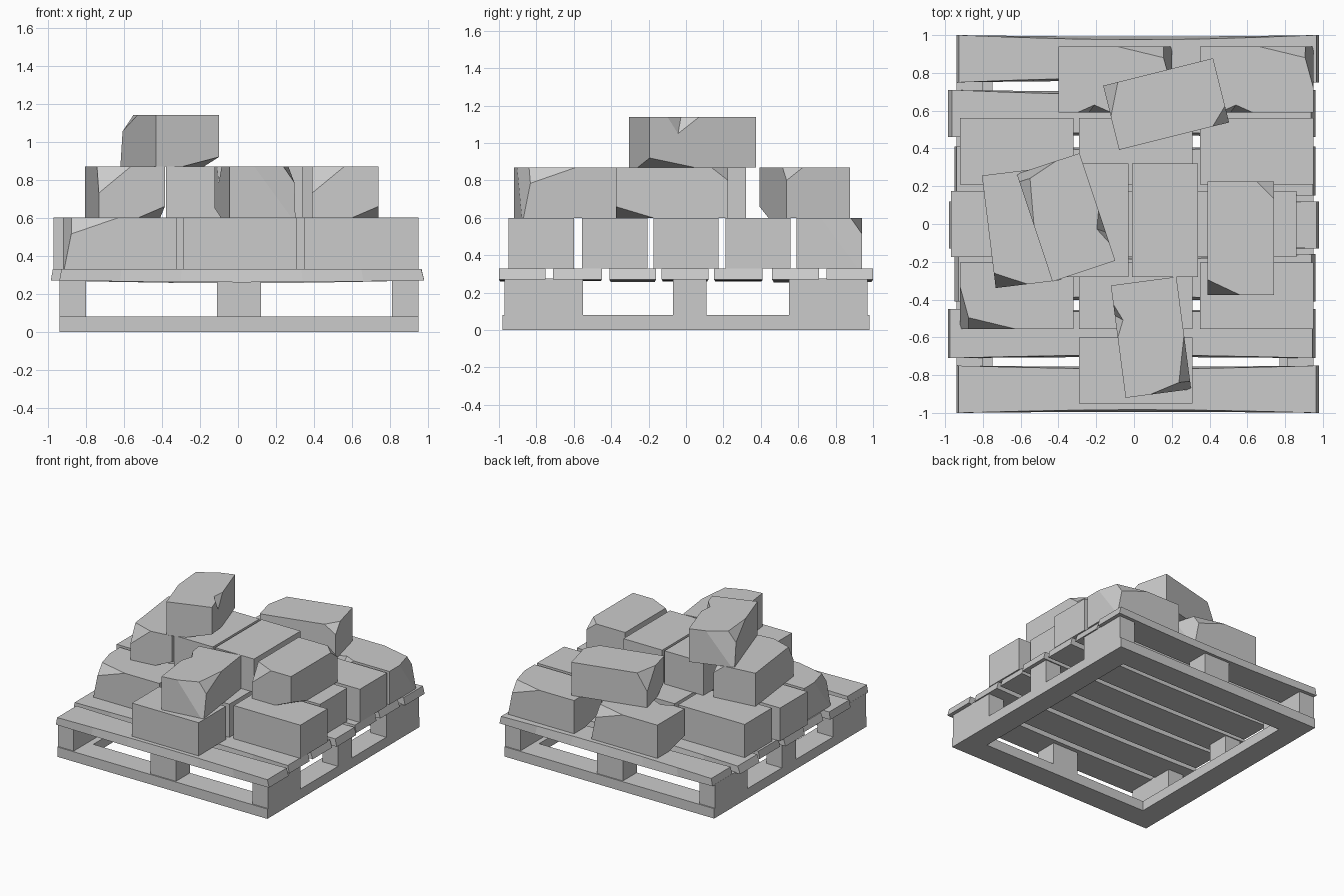
import bpy, bmesh, random
from math import radians, sin, pi
from mathutils import Vector

if "Cube" in bpy.data.objects:
    bpy.data.objects.remove(bpy.data.objects["Cube"])

random.seed(4)
L, W, H = 0.60, 0.35, 0.27   # brick size


def to_object(bm, name):
    bmesh.ops.recalc_face_normals(bm, faces=bm.faces)
    me = bpy.data.meshes.new(name)
    bm.to_mesh(me)
    bm.free()
    ob = bpy.data.objects.new(name, me)
    bpy.context.collection.objects.link(ob)
    return ob


def cuboid(lo, hi):
    bm = bmesh.new()
    bmesh.ops.create_cube(bm, size=1)
    for v in bm.verts:
        v.co = [(a + b) / 2 + c * (b - a) for a, b, c in zip(lo, hi, v.co)]
    return bm


def box(name, x0, x1, y0, y1, z0, z1):
    return to_object(cuboid((x0, y0, z0), (x1, y1, z1)), name)


def chip(bm, signs, cut):
    """Slice off one corner; cut gives the length removed along each edge."""
    s = Vector(signs)
    corner = Vector((s.x * L / 2, s.y * W / 2, s.z * H / 2))
    n = Vector([s[i] / cut[i] for i in range(3)]).normalized()
    p = corner - Vector((s.x * cut[0], 0, 0))
    r = bmesh.ops.bisect_plane(bm, geom=bm.verts[:] + bm.edges[:] + bm.faces[:],
                               plane_co=p, plane_no=n, clear_outer=True)
    edges = [e for e in r['geom_cut'] if isinstance(e, bmesh.types.BMEdge)]
    bmesh.ops.contextual_create(bm, geom=edges)


def notch(ob, x0, x1, inward, down):
    """Three-sided nick in the upper long edge on the +y side."""
    xm = (x0 + x1) / 2
    pts = [Vector(p) for p in ((x0, W / 2, H / 2), (x1, W / 2, H / 2),
                               (xm, W / 2 - inward, H / 2), (xm + .03, W / 2, H / 2 - down))]
    mid = (pts[2] + pts[3]) / 2
    bm = bmesh.new()
    for p in pts:
        bm.verts.new(mid + (p - mid) * 1.5)
    bmesh.ops.convex_hull(bm, input=bm.verts)
    cutter = to_object(bm, "notch_cutter")
    cutter.hide_render = True
    mod = ob.modifiers.new("notch", 'BOOLEAN')
    mod.object, mod.operation, mod.solver = cutter, 'DIFFERENCE', 'EXACT'
    dg = bpy.context.evaluated_depsgraph_get()
    me = bpy.data.meshes.new_from_object(ob.evaluated_get(dg))
    ob.modifiers.clear()
    ob.data = me
    bpy.data.objects.remove(cutter)


# Corner chips of the two damaged brick types
CHIPS = {
    'plain': [],
    'nicked': [((-1, -1, 1), (.29, .07, .10)), ((-1, -1, 1), (.06, .22, .30)),
               ((1, 1, -1), (.25, .20, .05))],
    'chipped': [((-1, 1, 1), (.08, .17, .14)), ((1, -1, 1), (.09, .09, .07)),
                ((-1, -1, -1), (.20, .14, .06))],
}
meshes = {}
for kind, chips in CHIPS.items():
    bm = cuboid((-L / 2, -W / 2, -H / 2), (L / 2, W / 2, H / 2))
    for c in chips:
        chip(bm, *c)
    ob = to_object(bm, kind + "_brick")
    if kind == 'nicked':
        notch(ob, .02, .20, .04, .09)
    meshes[kind] = ob.data
    bpy.data.objects.remove(ob)

# Pallet base frame
for s, n in ((-1, "front"), (1, "back")):
    y = sorted((s * .98, s * .79))
    box(n + "_bottom_board", -.94, .95, *y, 0, .08)
for x0, x1, n in ((-.94, -.75, "left"), (.77, .95, "right")):
    box(n + "_bottom_board", x0, x1, -.79, .79, 0, .08)

# Pallet spacer blocks
for x0, x1, n in ((-.94, -.80, "left"), (.81, .95, "right")):
    box(n + "_front_block", x0, x1, -.97, -.55, .08, .275)
    box(n + "_middle_block", x0, x1, -.07, .11, .08, .275)
    box(n + "_back_block", x0, x1, .55, .97, .08, .275)
box("front_middle_block", -.11, .12, -.97, -.79, .08, .275)
box("back_middle_block", -.11, .12, .79, .97, .08, .275)


# Warped deck boards with slanted ends
def deck_board(i, y0, y1, x0, x1):
    n = 6
    bm = bmesh.new()
    rings = []
    bow = random.uniform(.008, .015)
    e0, e1 = random.uniform(.01, .025), random.uniform(.01, .025)
    for k in range(n + 1):
        t = k / n
        b = bow * sin(pi * t)
        top = x0 + e0 + (x1 - e1 - x0 - e0) * t
        bot = x0 + (x1 - x0) * t
        rings.append([bm.verts.new(c) for c in (
            (bot, y0 + b * .6, .27 - b), (bot, y1 - b * .6, .27 - b),
            (top, y1 - b * 1.8, .33), (top, y0 + b * 1.8, .33))])
    for a, c in zip(rings, rings[1:]):
        for j in range(4):
            bm.faces.new((a[j], a[(j + 1) % 4], c[(j + 1) % 4], c[j]))
    bm.faces.new(rings[0])
    bm.faces.new(rings[-1])
    to_object(bm, f"deck_board_{i}")


for i, b in enumerate((
        (-1, -.75, -.94, .98), (-.71, -.45, -.985, .96), (-.41, -.16, -.95, .96),
        (-.13, .12, -.98, .98), (.15, .41, -.95, .96), (.46, .71, -.985, .96),
        (.75, 1, -.94, .98))):
    deck_board(i + 1, *b)

# Bricks: kind, centre x, centre y, layer, turn in degrees
BRICKS = [
    ('plain', .01, -.775, 0, 0),
    ('nicked', -.62, -.38, 0, 0), ('plain', .01, -.38, 0, 0), ('plain', .65, -.38, 0, 0),
    ('plain', -.67, 0, 0, 0), ('plain', -.06, 0, 0, 0), ('plain', .56, 0, 0, 0),
    ('plain', -.62, .385, 0, 0), ('plain', .01, .385, 0, 0), ('plain', .65, .385, 0, 0),
    ('nicked', -.10, .765, 0, 180), ('nicked', .65, .765, 0, 180),
    ('chipped', -.595, -.02, 1, 97), ('plain', -.205, .02, 1, 90),
    ('plain', .165, .02, 1, 90), ('chipped', .565, -.075, 1, 90),
    ('nicked', .09, -.60, 1, 97.5), ('chipped', .17, .635, 1, 14),
    ('nicked', -.36, .035, 2, -71.6),
]
for i, (kind, x, y, layer, turn) in enumerate(BRICKS):
    ob = bpy.data.objects.new(f"{kind}_brick_{i + 1}", meshes[kind])
    ob.location = (x, y, .33 + H * (layer + .5))
    ob.rotation_euler.z = radians(turn)
    bpy.context.collection.objects.link(ob)
